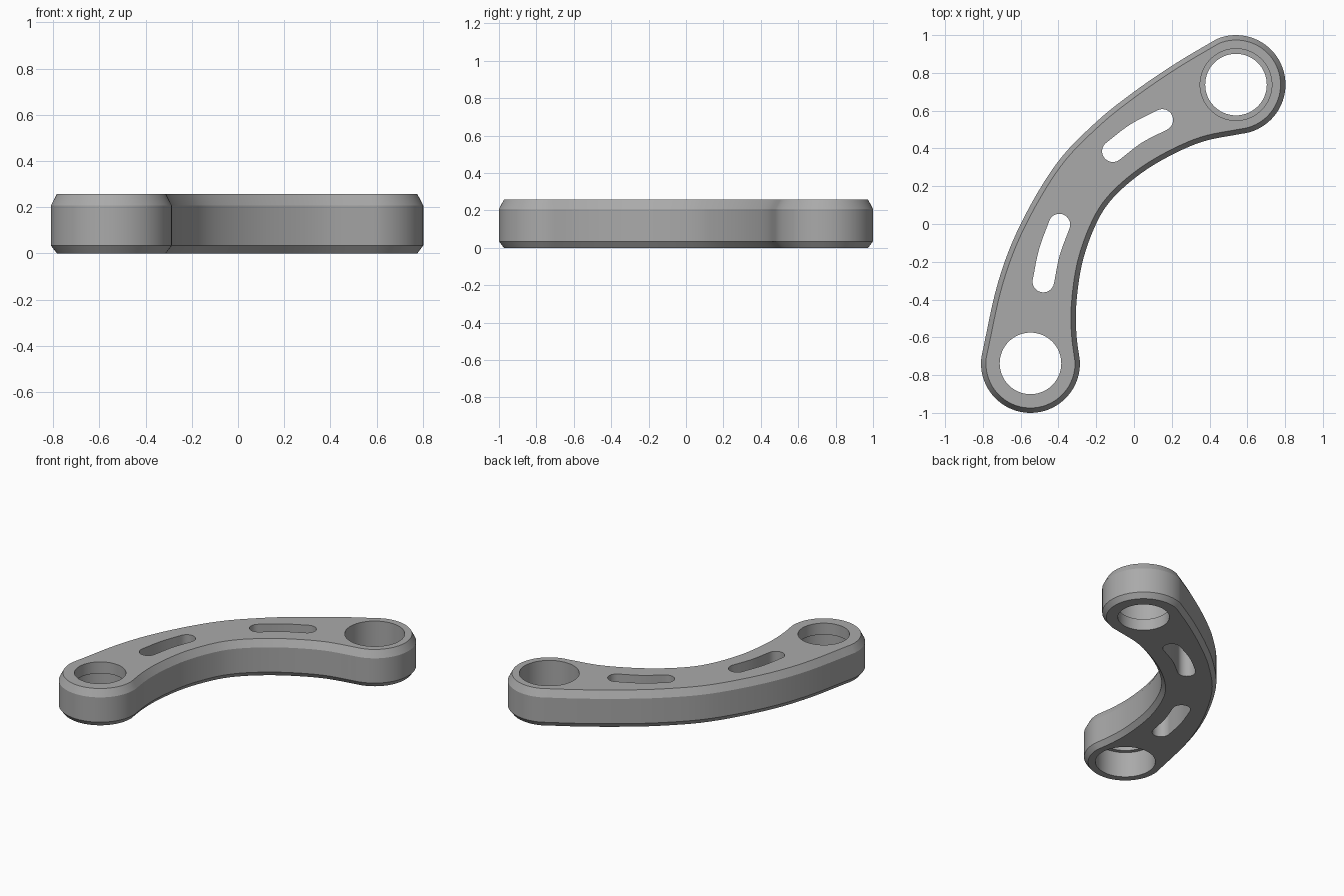
import bpy, bmesh
from math import cos, sin, radians, tau, pi, atan2
from mathutils import Vector

cube = bpy.data.objects.get("Cube")
if cube:
    bpy.data.objects.remove(cube, do_unlink=True)

THICK = 0.257
UPPER = Vector((0.54, 0.738))
LOWER = Vector((-0.548, -0.738))
BOSS_R = 0.262

grey = bpy.data.materials.new("metal_grey")
grey.use_nodes = True
grey.diffuse_color = (0.4, 0.4, 0.4, 1)
grey.node_tree.nodes["Principled BSDF"].inputs["Base Color"].default_value = (0.4, 0.4, 0.4, 1)


def arc(centre, radius, start, end, steps):
    """Points on an arc, angles in degrees."""
    angles = [radians(start + (end - start) * i / steps) for i in range(steps + 1)]
    return [centre + radius * Vector((cos(a), sin(a))) for a in angles]


def spline(points, steps=6):
    """Smooth curve through points, without its two end points."""
    p = [Vector(q) for q in points]
    p = [2 * p[0] - p[1]] + p + [2 * p[-1] - p[-2]]
    out = []
    for a, b, c, d in zip(p, p[1:], p[2:], p[3:]):
        for i in range(steps):
            t = i / steps
            out.append(0.5 * (2 * b + (c - a) * t + (2 * a - 5 * b + 4 * c - d) * t ** 2
                              + (3 * b - a - 3 * c + d) * t ** 3))
    return out[1:]


def inset(loop, amount):
    """Move a counter-clockwise outline inwards."""
    out = []
    for i, p in enumerate(loop):
        tangent = (loop[(i + 1) % len(loop)] - loop[i - 1]).normalized()
        out.append(p + amount * Vector((-tangent.y, tangent.x)))
    return out


def loft(name, layers):
    """Closed solid through (outline, height) layers, bottom first."""
    bm = bmesh.new()
    rings = [[bm.verts.new((p.x, p.y, z)) for p in loop] for loop, z in layers]
    n = len(rings[0])
    for low, high in zip(rings, rings[1:]):
        for i in range(n):
            j = (i + 1) % n
            bm.faces.new((low[i], low[j], high[j], high[i]))
    bm.faces.new(rings[0][::-1])
    bm.faces.new(rings[-1])
    bmesh.ops.recalc_face_normals(bm, faces=bm.faces)
    mesh = bpy.data.meshes.new(name)
    bm.to_mesh(mesh)
    bm.free()
    mesh.materials.append(grey)
    obj = bpy.data.objects.new(name, mesh)
    bpy.context.collection.objects.link(obj)
    return obj


# Arm outline: two round bosses joined by a concave and a convex edge
lower_end = arc(LOWER, BOSS_R, 172, 362, 40)
upper_end = arc(UPPER, BOSS_R, -84, 113, 40)
inner = [lower_end[-1], (-0.305, -0.58), (-0.305, -0.42), (-0.275, -0.21), (-0.21, -0.02),
         (-0.13, 0.116), (0, 0.24), (0.16, 0.345), (0.36, 0.435), upper_end[0]]
outer = [upper_end[-1], (0.22, 0.85), (0, 0.70), (-0.2, 0.54), (-0.41, 0.32),
         (-0.60, 0), (-0.72, -0.31), lower_end[0]]
outline = lower_end + spline(inner) + upper_end + spline(outer)
rim = inset(outline, 0.026)
arm = loft("link_arm", [(rim, 0), (outline, 0.034), (outline, THICK - 0.05), (rim, THICK)])

# Stepped bores: the wide part opens upwards on one boss, downwards on the other
cutters = []
WIDE, NARROW, LIP = 0.19, 0.163, 0.08


def bore(name, centre, layers):
    cutters.append(loft(name, [(arc(centre, r, 0, 354.375, 63), z) for r, z in layers]))


bore("upper_bore_cutter", UPPER, [(NARROW, -0.1), (NARROW, LIP), (WIDE, LIP), (WIDE, 0.4)])
bore("lower_bore_cutter", LOWER, [(WIDE, -0.1), (WIDE, THICK - LIP),
                                  (NARROW, THICK - LIP), (NARROW, 0.4)])


# Curved slots through the web
def slot(name, start, middle, end, radius=0.057):
    path = [Vector(start)] + spline([start, middle, end], 8) + [Vector(end)]
    left, right = [], []
    for i, p in enumerate(path):
        t = (path[min(i + 1, len(path) - 1)] - path[max(i - 1, 0)]).normalized()
        side = radius * Vector((-t.y, t.x))
        left.append(p + side)
        right.append(p - side)
    d0, d1 = path[0] - path[1], path[-1] - path[-2]
    a0 = atan2(d0.y, d0.x) * 360 / tau
    a1 = atan2(d1.y, d1.x) * 360 / tau
    loop = (right[1:-1] + arc(path[-1], radius, a1 - 90, a1 + 90, 16)
            + left[-2:0:-1] + arc(path[0], radius, a0 - 90, a0 + 90, 16))
    cutters.append(loft(name, [(loop, -0.1), (loop, 0.4)]))


slot("lower_slot_cutter", (-0.48, -0.305), (-0.448, -0.15), (-0.395, -0.003))
slot("upper_slot_cutter", (-0.112, 0.385), (0.01, 0.478), (0.15, 0.551))

# Cut, then shade smooth with sharp edges kept
for cutter in cutters:
    cutter.hide_render = True
    cut = arm.modifiers.new(cutter.name, 'BOOLEAN')
    cut.operation = 'DIFFERENCE'
    cut.solver = 'EXACT'
    cut.object = cutter
bpy.ops.object.select_all(action='DESELECT')
arm.select_set(True)
bpy.context.view_layer.objects.active = arm
bpy.ops.object.convert(target='MESH')
for cutter in cutters:
    bpy.data.objects.remove(cutter, do_unlink=True)
bpy.ops.object.shade_smooth_by_angle(angle=radians(20))
